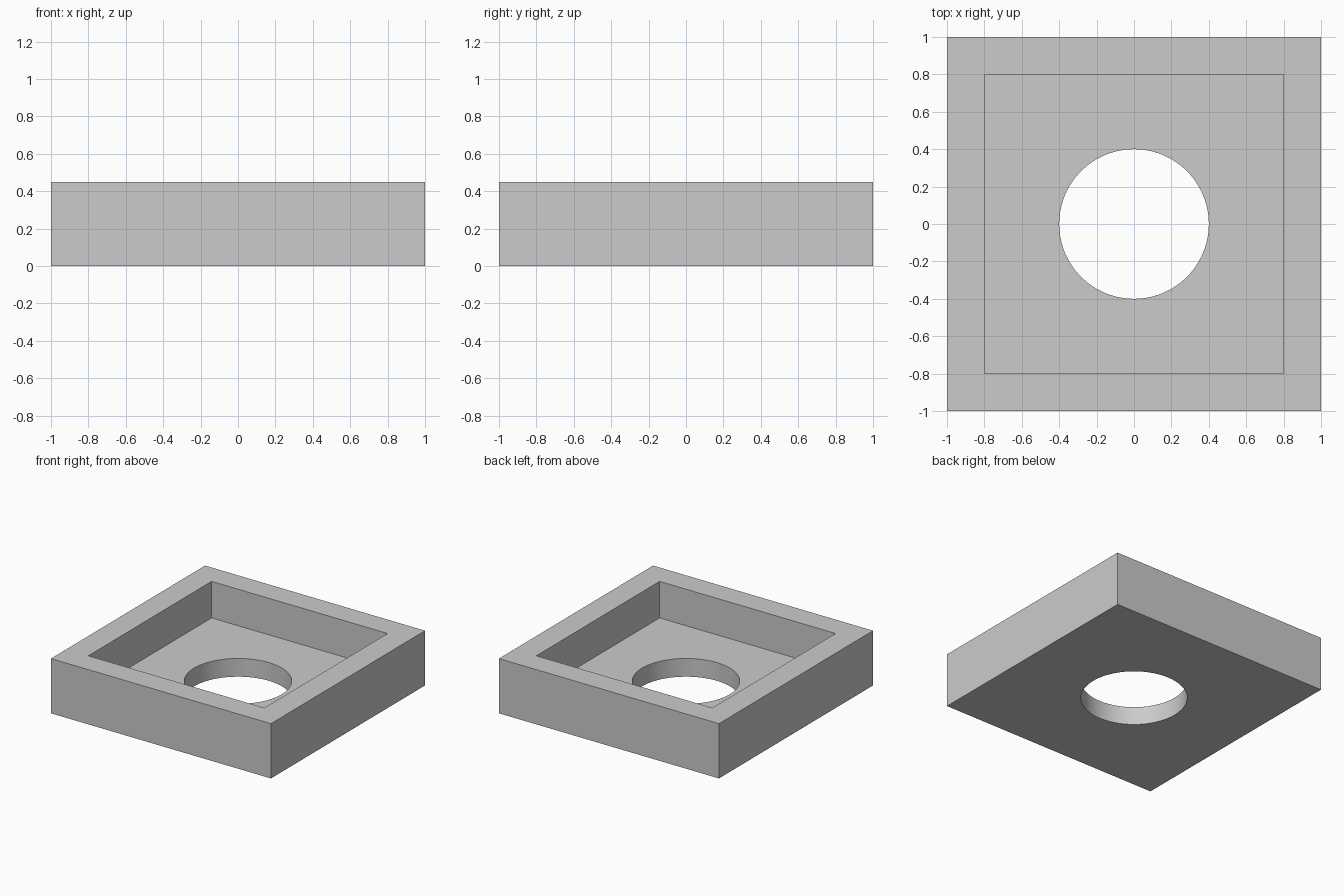
import bpy
import math

default_cube = bpy.data.objects.get("Cube")
if default_cube:
    bpy.data.objects.remove(default_cube, do_unlink=True)

SIDE, HEIGHT = 2.0, 0.45
POCKET_SIDE, FLOOR = 1.6, 0.15
HOLE_RADIUS = 0.4

grey = bpy.data.materials.new("plain grey")
grey.use_nodes = True
colour = (0.6, 0.6, 0.6, 1.0)
grey.diffuse_color = colour
grey.node_tree.nodes["Principled BSDF"].inputs["Base Color"].default_value = colour


def block(name, side, bottom, top):
    """Square block spanning the given heights."""
    bpy.ops.mesh.primitive_cube_add(size=1, location=(0, 0, (bottom + top) / 2))
    obj = bpy.context.object
    obj.name = name
    obj.scale = (side, side, top - bottom)
    bpy.ops.object.transform_apply(location=True, rotation=False, scale=True)
    obj.data.materials.append(grey)
    return obj


def cut(target, cutter):
    """Subtract the cutter from the target, then discard it."""
    cutter.hide_render = True
    mod = target.modifiers.new("cut", 'BOOLEAN')
    mod.operation = 'DIFFERENCE'
    mod.solver = 'EXACT'
    mod.object = cutter
    bpy.ops.object.select_all(action='DESELECT')
    bpy.context.view_layer.objects.active = target
    target.select_set(True)
    bpy.ops.object.modifier_apply(modifier=mod.name)
    bpy.data.objects.remove(cutter, do_unlink=True)


# Square tray body
tray = block("square_tray", SIDE, 0, HEIGHT)

# Square pocket open at the top
cut(tray, block("pocket_cutter", POCKET_SIDE, FLOOR, HEIGHT + 0.2))

# Round hole through the floor
bpy.ops.mesh.primitive_cylinder_add(vertices=96, radius=HOLE_RADIUS, depth=1)
hole = bpy.context.object
hole.name = "hole_cutter"
hole.data.materials.append(grey)
cut(tray, hole)

# Smooth hole wall, sharp edges elsewhere
bpy.ops.object.shade_smooth_by_angle(angle=math.radians(30))
